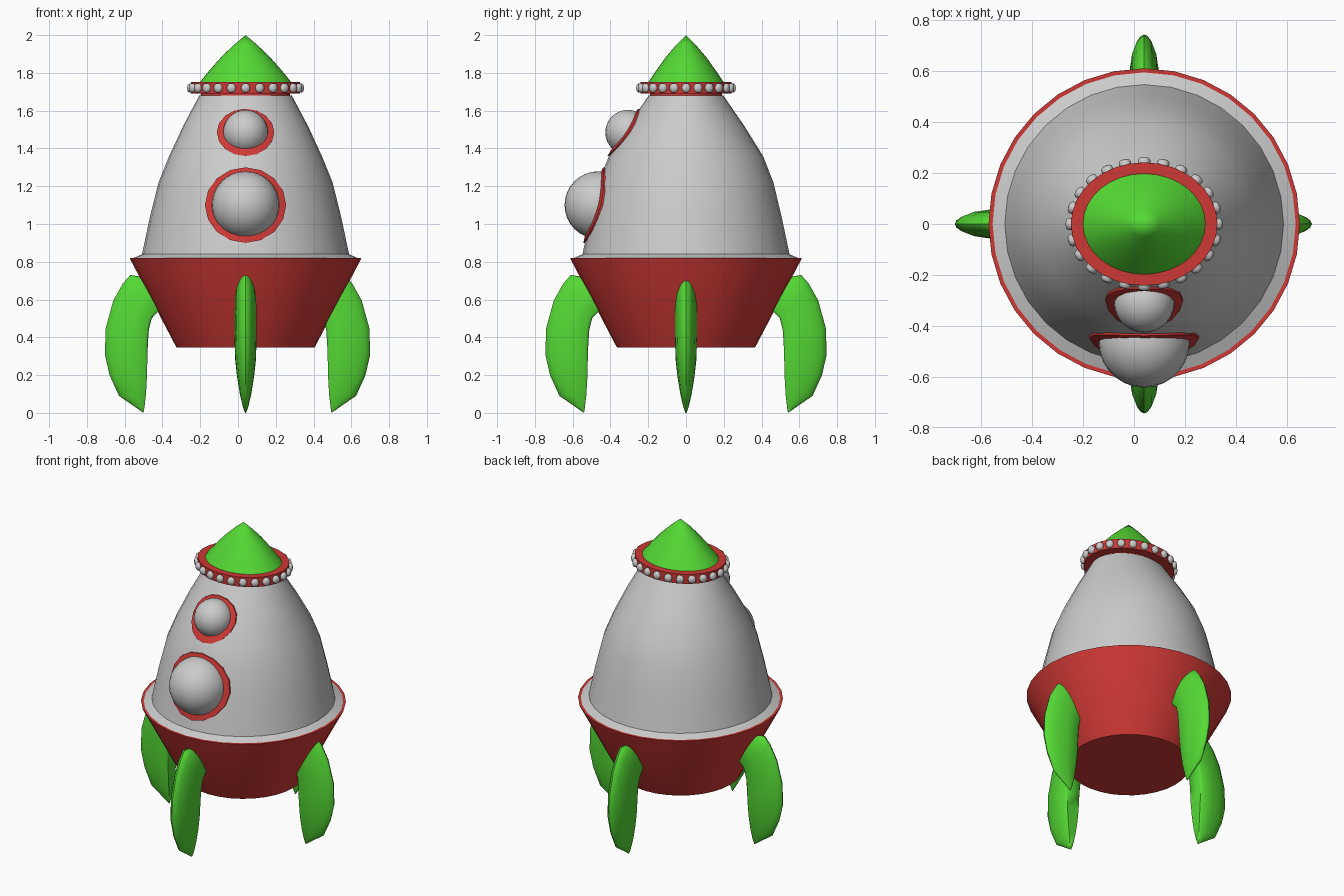
import bpy, bmesh, math
from mathutils import Matrix, Vector

if "Cube" in bpy.data.objects:
    bpy.data.objects.remove(bpy.data.objects["Cube"])

CX = 0.04  # rocket axis


def material(name, col):
    m = bpy.data.materials.new(name)
    m.diffuse_color = (*col, 1)
    m.use_nodes = True
    m.node_tree.nodes["Principled BSDF"].inputs["Base Color"].default_value = m.diffuse_color
    return m


RED = material("red", (0.62, 0.04, 0.035))
GREEN = material("green", (0.09, 0.7, 0.035))


def finish(name, bm, mat=None, angle=35):
    bmesh.ops.remove_doubles(bm, verts=bm.verts, dist=1e-5)
    bmesh.ops.recalc_face_normals(bm, faces=bm.faces)
    me = bpy.data.meshes.new(name)
    bm.to_mesh(me)
    bm.free()
    me.shade_smooth()
    me.set_sharp_from_angle(angle=math.radians(angle))
    if mat:
        me.materials.append(mat)
    ob = bpy.data.objects.new(name, me)
    bpy.context.collection.objects.link(ob)
    return ob


def loft(bm, loops):
    """Bridge closed loops of points in order and cap both ends."""
    rows = [[bm.verts.new(p) for p in loop] for loop in loops]
    n = len(rows[0])
    for a, b in zip(rows, rows[1:]):
        for i in range(n):
            j = (i + 1) % n
            bm.faces.new((a[i], a[j], b[j], b[i]))
    bm.faces.new(rows[0])
    bm.faces.new(rows[-1])


def lathe(bm, rows, n=32, mat=Matrix.Translation((CX, 0, 0))):
    """Rows of (x radius, y radius, z)."""
    ang = [2 * math.pi * i / n for i in range(n)]
    loft(bm, [[mat @ Vector((rx * math.cos(a), ry * math.sin(a), z)) for a in ang]
              for rx, ry, z in rows])


def turned(name, rows, mat=None):
    bm = bmesh.new()
    lathe(bm, rows)
    return finish(name, bm, mat)


# Hull, skirt, collar and nose
HULL = [(.548, .548, .84), (.508, .508, 1.03), (.461, .463, 1.22), (.404, .408, 1.36),
        (.330, .308, 1.52), (.245, .198, 1.68)]
turned("hull", [(.605, .605, .815)] + HULL)
turned("skirt", [(.365, .365, .345), (.61, .61, .812), (.612, .612, .819), (.603, .603, .819)], RED)
turned("neck", [(.235, .19, 1.675), (.235, .19, 1.70)], RED)
turned("collar", [(.288, .242, 1.69), (.288, .242, 1.753)], RED)
turned("nose", [(.243, .2, 1.75), (.19, .156, 1.815), (.127, .105, 1.886),
                (.06, .05, 1.95), (.0, .0, 2.0)], GREEN)

# Rivets around the collar
bm = bmesh.new()
for i in range(24):
    a = 2 * math.pi * i / 24
    pos = Vector((CX + .286 * math.cos(a), .240 * math.sin(a), 1.72))
    out = Vector((math.cos(a) / .288, math.sin(a) / .242, 0))
    M = Matrix.Translation(pos) @ out.to_track_quat('Z', 'Y').to_matrix().to_4x4()
    lathe(bm, [(.024, .026, -.005), (.024, .026, .012), (.018, .019, .02), (.0, .0, .024)], 10, M)
finish("collar_rivets", bm, angle=50)


def hull_y(x, z):
    """Front surface of the hull at x (from the axis) and z."""
    for (a, b, z0), (c, d, z1) in zip(HULL, HULL[1:]):
        if z <= z1:
            break
    t = (z - z0) / (z1 - z0)
    rx, ry = a + (c - a) * t, b + (d - b) * t
    return -ry * math.sqrt(max(0, 1 - (x / rx) ** 2))


# Domed windows with red rims that follow the hull
def window(name, y, z, r, rim_x, rim_z):
    bm = bmesh.new()
    bmesh.ops.create_uvsphere(bm, u_segments=28, v_segments=16, radius=r,
                              matrix=Matrix.Translation((CX, y, z)))
    finish(name + "_dome", bm)
    bm = bmesh.new()
    loops = []
    for s, off in ((.5, .008), (.75, .008), (1, .008), (1, -.015)):
        loop = []
        for i in range(16):
            a = 2 * math.pi * i / 16
            px, pz = s * rim_x * math.cos(a), z + s * rim_z * math.sin(a)
            loop.append((CX + px, hull_y(px, pz) - off, pz))
        loops.append(loop)
    loft(bm, loops)
    finish(name + "_rim", bm, RED)


window("large_window", -.464, 1.10, .179, .215, .20)
window("small_window", -.308, 1.485, .119, .152, .125)

# Fins: sections of (inner r, z, outer r, z, half thickness)
FIN = [(.42, .56, .55, .72, .05), (.47, .53, .61, .73, .057), (.497, .50, .65, .685, .058),
       (.512, .44, .70, .595, .058), (.517, .37, .74, .45, .058), (.52, .28, .745, .31, .055),
       (.522, .19, .72, .20, .045), (.527, .10, .67, .09, .03), (.535, .03, .59, .035, .014),
       (.54, .0, .545, .003, .003)]
HALF = [(0, .8), (.06, 1), (.4, .98), (.68, .82), (.88, .52), (.97, .25)]
SECTION = HALF + [(1, 0)] + [(u, -w) for u, w in reversed(HALF)]


def fin(name, angle, shift=0):
    M = Matrix.Translation((CX, 0, 0)) @ Matrix.Rotation(math.radians(angle), 4, 'Z')
    bm = bmesh.new()
    loft(bm, [[M @ Vector((ri + (ro - ri) * u - shift, h * w, zi + (zo - zi) * u))
               for u, w in SECTION] for ri, zi, ro, zo, h in FIN])
    finish(name, bm, GREEN, 50)


fin("front_fin", -90)
fin("back_fin", 90)
fin("left_fin", 180)
fin("right_fin", 0, .085)
